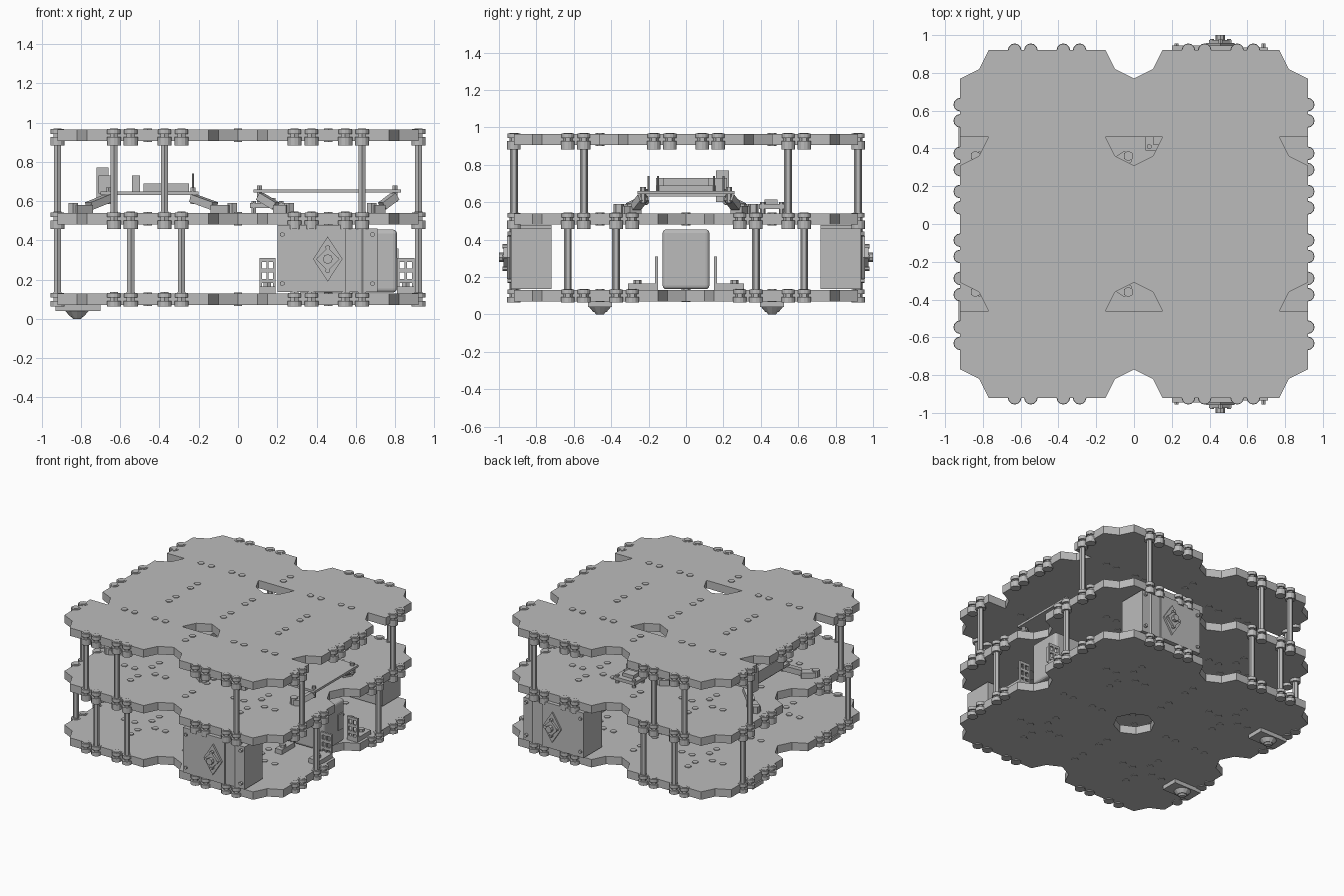
import bpy, bmesh, math
from mathutils import Matrix, Vector

old = bpy.data.objects.get("Cube")
if old:
    bpy.data.objects.remove(old)

grey = bpy.data.materials.new("plain grey")
grey.use_nodes = True
COLOUR = (0.5, 0.5, 0.5, 1)
grey.diffuse_color = COLOUR
grey.node_tree.nodes["Principled BSDF"].inputs["Base Color"].default_value = COLOUR


def finish(name, bm):
    mesh = bpy.data.meshes.new(name)
    bmesh.ops.recalc_face_normals(bm, faces=bm.faces)
    bm.to_mesh(mesh)
    bm.free()
    mesh.materials.append(grey)
    ob = bpy.data.objects.new(name, mesh)
    bpy.context.collection.objects.link(ob)
    return ob


def box(bm, x, y, z):
    lo, hi = Vector((x[0], y[0], z[0])), Vector((x[1], y[1], z[1]))
    size = hi - lo
    m = Matrix.Translation((lo + hi) / 2) @ Matrix.Diagonal((*size, 1))
    bmesh.ops.create_cube(bm, size=1, matrix=m)


def rod(bm, p, q, r, sides=6, r2=None):
    p, q = Vector(p), Vector(q)
    d = q - p
    m = Matrix.Translation((p + q) / 2) @ d.to_track_quat('Z', 'Y').to_matrix().to_4x4()
    bmesh.ops.create_cone(bm, cap_ends=True, segments=sides, radius1=r,
                          radius2=r if r2 is None else r2, depth=d.length, matrix=m)


def bar(bm, p, q, width, height):
    p, q = Vector(p), Vector(q)
    d = q - p
    m = Matrix.Translation((p + q) / 2) @ d.to_track_quat('X', 'Z').to_matrix().to_4x4()
    bmesh.ops.create_cube(bm, size=1, matrix=m @ Matrix.Diagonal((d.length, width, height, 1)))


def prism(bm, pts, z0, z1):
    base = bm.faces.new([bm.verts.new((x, y, z0)) for x, y in pts])
    up = bmesh.ops.extrude_face_region(bm, geom=[base])["geom"]
    bmesh.ops.translate(bm, vec=(0, 0, z1 - z0), verts=[v for v in up if isinstance(v, bmesh.types.BMVert)])


HALF = 0.46
CORNER = [(0.46, 0.31), (0.36, 0.36), (0.31, 0.46)]
OFFSETS = (-0.172, -0.086, 0.086, 0.172)
EDGE = 0.92


def tile_outline(cx, cy, cut=0):
    """Square tile with notched corners; cut = +1 or -1 keeps only that half in y."""
    pts = []
    for sx, sy in ((1, 1), (-1, 1), (-1, -1), (1, -1)):
        if cut and sy != cut:
            pts += [(sx * HALF, 0)]
        else:
            run = CORNER if sx * sy > 0 else CORNER[::-1]
            pts += [(sx * x, sy * y) for x, y in run]
    return [(cx + x, cy + y) for x, y in pts]


def fastener_spots(cx, cy, cut=0, row=True, column=True):
    spots = set()
    for o in OFFSETS:
        for e in (-HALF, 0, HALF):
            if (e or row) and (not cut or e * cut >= 0):
                spots.add((round(cx + o, 3), round(cy + e, 3)))
            if (e or (column and not cut)) and (not cut or o * cut > 0):
                spots.add((round(cx + e, 3), round(cy + o, 3)))
    return spots


# Three decks built of notched tiles, with their fasteners
grid = [(x, y, 0) for x in (-HALF, HALF) for y in (-HALF, HALF)]
strips = [(x, y, c) for x in (-HALF, HALF) for y, c in ((-HALF, -1), (0, 0), (HALF, 1))]
DECKS = {"bottom_deck": (0.07, 0.13, grid), "middle_deck": (0.48, 0.54, grid),
         "top_deck": (0.905, 0.965, strips)}
for name, (z0, z1, tiles) in DECKS.items():
    plate, bolts, spots = bmesh.new(), bmesh.new(), set()
    top = tiles is strips
    for cx, cy, cut in tiles:
        prism(plate, tile_outline(cx, cy, cut), z0, z1)
        spots |= fastener_spots(cx, cy, cut, row=not top or cut != 0)
    finish(name, plate)
    hang = 0.006 if z0 < 0.1 else 0.022
    for x, y in sorted(spots):
        if max(abs(x), abs(y)) > 0.9:
            # flanged nut bosses that overhang the rim
            rod(bolts, (x, y, z0 - hang), (x, y, z0 + 0.022), 0.036, 12)
            rod(bolts, (x, y, z1 - 0.022), (x, y, z1 + 0.003), 0.034, 12)
            rod(bolts, (x, y, z0 - hang), (x, y, z1 + 0.006), 0.024)
        else:
            rod(bolts, (x, y, z0 - 0.004), (x, y, z1 + 0.005), 0.024)
    finish(name + "_fasteners", bolts)

# Hexagonal standoff posts between decks
LOWER = [(-0.546, EDGE), (-0.288, EDGE), (0.632, EDGE), (EDGE, 0.374), (-EDGE, 0.632)]
UPPER = [(-0.632, EDGE), (-0.374, EDGE), (0.632, EDGE), (EDGE, 0.546), (-EDGE, 0.546)]
for name, spots, z0, z1 in (("lower_posts", LOWER, 0.13, 0.48), ("upper_posts", UPPER, 0.54, 0.905)):
    bm = bmesh.new()
    for x, y in spots:
        for s in (-1, 1):
            rod(bm, (x, s * y, z0), (x, s * y, z1), 0.021)
    finish(name, bm)

# Drive motors with wheel hubs
MX, MZ = 0.457, 0.305
for side, s in (("right", -1), ("left", 1)):
    bm = bmesh.new()
    box(bm, (0.2, 0.55), sorted((s * 0.72, s * 0.945)), (0.137, 0.478))
    box(bm, (0.55, 0.71), sorted((s * 0.72, s * 0.935)), (0.137, 0.46))
    for x in (0.225, 0.685):
        for z in (0.18, 0.43):
            rod(bm, (x, s * 0.93, z), (x, s * 0.955, z), 0.013)
    finish(side + "_motor", bm)
    bm = bmesh.new()
    rod(bm, (MX, s * 0.94, MZ), (MX, s * 0.958, MZ), 0.1, 4)
    bmesh.ops.scale(bm, vec=(0.75, 1, 1.15), verts=bm.verts,
                    space=Matrix.Translation((-MX, 0, -MZ)))
    rod(bm, (MX, s * 0.955, MZ), (MX, s * 0.975, MZ), 0.06, 4)
    rod(bm, (MX, s * 0.97, MZ), (MX, s * 1.0, MZ), 0.025, 8)
    for dx, dz in ((0.045, 0), (-0.045, 0), (0, 0.06), (0, -0.06)):
        rod(bm, (MX + dx, s * 0.95, MZ + dz), (MX + dx, s * 0.98, MZ + dz), 0.012)
    finish(side + "_wheel_hub", bm)

    # Rear caster: base plate, socket and ball
    bm = bmesh.new()
    box(bm, (-0.93, -0.7), (s * 0.46 - 0.065, s * 0.46 + 0.065), (0.04, 0.07))
    rod(bm, (-0.82, s * 0.46, 0.012), (-0.82, s * 0.46, 0.042), 0.035, 12, 0.06)
    rod(bm, (-0.82, s * 0.46, 0), (-0.82, s * 0.46, 0.014), 0.02, 12, 0.032)
    finish(side + "_caster", bm)

    # Upright battery brackets with foot flanges and round holes
    bm = bmesh.new()
    for x0, x1, h in ((0.11, 0.19, 0.31), (0.53, 0.585, 0.31), (0.81, 0.9, 0.31)):
        y0 = s * 0.15
        n = 2
        w = (x1 - x0) / 7
        for i in range(n + 1):
            x = x0 + i * (x1 - x0 - w) / n
            box(bm, (x, x + w), sorted((y0, y0 + s * 0.015)), (0.13, h))
        for i in range(4):
            z = 0.13 + i * (h - 0.15) / 3
            box(bm, (x0, x1), sorted((y0, y0 + s * 0.015)), (z, z + 0.02))
        box(bm, (x0, x1), sorted((y0, s * 0.31)), (0.13, 0.165))
        rod(bm, ((x0 + x1) / 2, s * 0.26, 0.16), ((x0 + x1) / 2, s * 0.26, 0.185), 0.022)
    finish(side + "_battery_brackets", bm)

# Battery box with rounded upper edges
bm = bmesh.new()
box(bm, (0.3, 0.81), (-0.125, 0.125), (0.135, 0.455))
battery = finish("battery_box", bm)
bevel = battery.modifiers.new("rounded", 'BEVEL')
bevel.width = 0.02
bevel.segments = 3
bm = bmesh.new()
box(bm, (0.808, 0.818), (0.04, 0.1), (0.24, 0.36))
finish("battery_terminal", bm)


def stand(name, xs, ys, inner_x, inner_y, z):
    """Four feet with legs rising to the corners of a board."""
    bm = bmesh.new()
    for x, ix in zip(xs, inner_x):
        for s in (-1, 1):
            mid = (x * 0.55 + ix * 0.45, s * (ys * 0.55 + inner_y * 0.45))
            bar(bm, (x, s * ys, 0.56), (*mid, 0.56), 0.07, 0.04)
            bar(bm, (*mid, 0.575), (ix, s * inner_y, z - 0.02), 0.05, 0.04)
            rod(bm, (x, s * ys, 0.54), (x, s * ys, 0.59), 0.028)
            rod(bm, (ix, s * inner_y, z - 0.05), (ix, s * inner_y, z + 0.035), 0.015)
    finish(name, bm)


# Control board on its four-legged stand
stand("control_board_stand", (-0.84, -0.03), 0.36, (-0.66, -0.23), 0.22, 0.635)
bm = bmesh.new()
box(bm, (-0.7, -0.2), (-0.24, 0.24), (0.63, 0.65))
finish("control_board", bm)
bm = bmesh.new()
box(bm, (-0.48, -0.25), (-0.16, 0.16), (0.65, 0.69))
box(bm, (-0.71, -0.65), (-0.16, 0.22), (0.64, 0.73))
box(bm, (-0.72, -0.66), (0.16, 0.23), (0.6, 0.77))
box(bm, (-0.54, -0.5), (-0.12, 0.12), (0.65, 0.73))
for y in (-0.2, -0.15, 0.15, 0.2):
    rod(bm, (-0.23, y, 0.65), (-0.23, y, 0.74), 0.006)
finish("control_board_components", bm)

# Computer board on its stand
stand("computer_board_stand", (0.68, 0.26), 0.3, (0.8, 0.11), 0.23, 0.645)
bm = bmesh.new()
box(bm, (0.08, 0.83), (-0.26, 0.26), (0.643, 0.66))
finish("computer_board", bm)

# Small adapter board near the left edge
bm = bmesh.new()
box(bm, (0.06, 0.24), (0.39, 0.53), (0.565, 0.59))
box(bm, (0.1, 0.19), (0.42, 0.49), (0.59, 0.615))
for x in (0.08, 0.22):
    for y in (0.41, 0.51):
        rod(bm, (x, y, 0.54), (x, y, 0.6), 0.014)
finish("adapter_board", bm)
